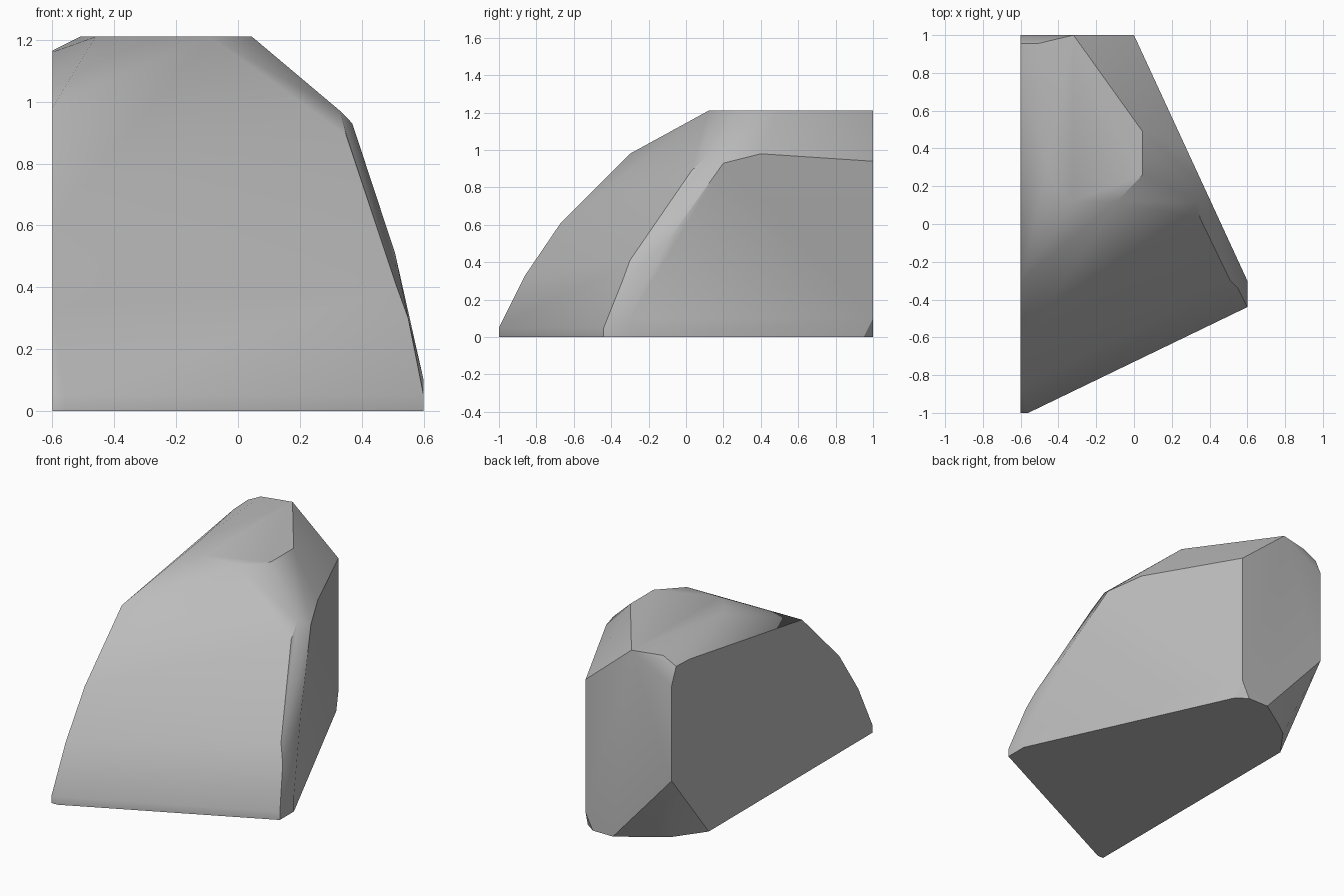
import bpy
import bmesh
import math
from mathutils import Vector

default_cube = bpy.data.objects.get("Cube")
if default_cube:
    bpy.data.objects.remove(default_cube, do_unlink=True)


def make_material(name, color):
    material = bpy.data.materials.new(name)
    material.use_nodes = True
    material.diffuse_color = color
    for node in material.node_tree.nodes:
        if node.type == "BSDF_PRINCIPLED":
            node.inputs["Base Color"].default_value = color
            node.inputs["Roughness"].default_value = 0.8
    return material


def right_wall(y, z):
    """Point on the upright slanted wall that runs from front right to back."""
    wall_front, wall_back = Vector((0.6, -0.3)), Vector((0, 1))
    factor = (y - wall_front.y) / (wall_back.y - wall_front.y)
    return Vector((wall_front.lerp(wall_back, factor).x, y, z))


def hull_object(name, points, material, sharp_angle):
    """Wrap the points in a convex shell and merge its coplanar triangles."""
    bm = bmesh.new()
    for point in points:
        bm.verts.new(point)
    bmesh.ops.remove_doubles(bm, verts=bm.verts[:], dist=0.002)
    bmesh.ops.convex_hull(bm, input=bm.verts[:], use_existing_faces=False)
    loose_verts = [vert for vert in bm.verts if not vert.link_faces]
    bmesh.ops.delete(bm, geom=loose_verts, context="VERTS")
    bmesh.ops.dissolve_limit(bm, angle_limit=math.radians(1.5),
                             verts=bm.verts[:], edges=bm.edges[:])
    bmesh.ops.recalc_face_normals(bm, faces=bm.faces[:])
    mesh = bpy.data.meshes.new(name)
    bm.to_mesh(mesh)
    bm.free()
    mesh.materials.append(material)
    shell = bpy.data.objects.new(name, mesh)
    bpy.context.collection.objects.link(shell)
    bpy.ops.object.select_all(action="DESELECT")
    shell.select_set(True)
    bpy.context.view_layer.objects.active = shell
    bpy.ops.object.shade_smooth_by_angle(angle=math.radians(sharp_angle))
    return shell


left_x, back_y, top_z = -0.6, 1, 1.21

# Flat left side, as a (y, z) profile
left_side = [(-1, 0), (-1, 0.05), (-0.86, 0.33), (-0.67, 0.61), (-0.3, 0.98),
             (0.82, 1.16), (0.955, 1.165), (1, 1.06), (1, 0.46), (0.63, 0)]
points = [Vector((left_x, y, z)) for y, z in left_side]

# Flat top, as an (x, y) outline
top = [(-0.51, 0.955), (-0.46, 0.3), (-0.42, 0.21), (-0.32, 0.12),
       (-0.09, 0.12), (0.045, 0.26), (0.045, 0.49), (-0.32, 1)]
points += [Vector((x, y, top_z)) for x, y in top]

# Flat base, as an (x, y) outline
base = [(-0.56, -1), (0.6, -0.44), (0.6, -0.3), (0.02, 0.95),
        (-0.05, 1), (-0.19, 1), (-0.39, 0.87), (-0.47, 0.81)]
points += [Vector((x, y, 0)) for x, y in base]

# Slanted right wall, as a (y, z) profile
wall = [(-0.3, 0.1), (-0.2, 0.31), (-0.1, 0.51), (0.2, 0.93),
        (0.4, 0.98), (back_y, 0.94), (back_y, 0.1)]
points += [right_wall(y, z) for y, z in wall]

# Rounded corner between the front and the right wall
corner = [(-0.56, -1, 0.05), (0.6, -0.44, 0.05), (0.55, -0.34, 0.3),
          (0.51, -0.3, 0.41), (0.35, 0.03, 0.89), (0.33, 0.12, 0.97)]
points += [Vector(corner_point) for corner_point in corner]

stone = make_material("stone grey", (0.5, 0.5, 0.5, 1))
hull_object("rock", points, stone, 30)
